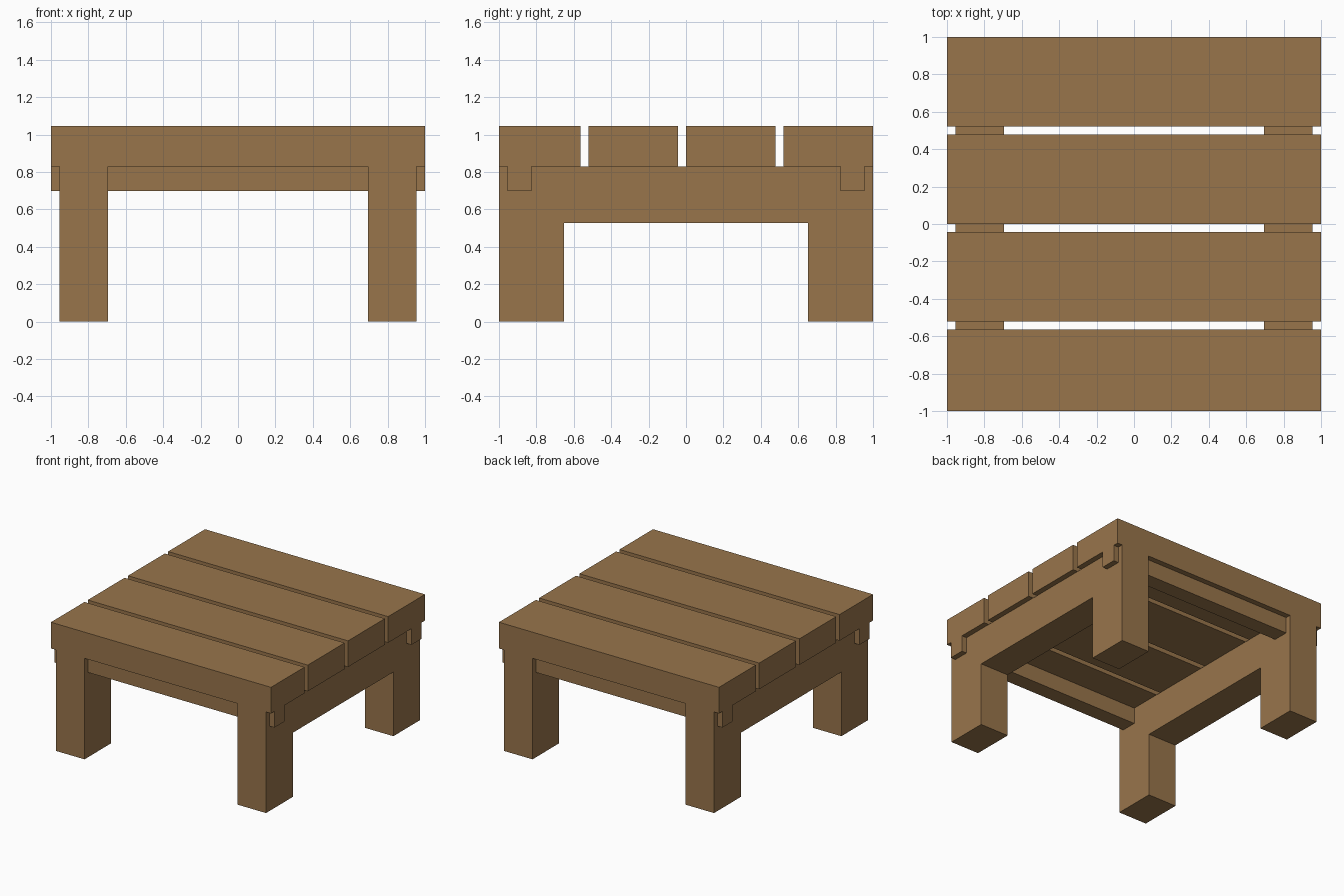
import bpy
import bmesh

cube = bpy.data.objects.get("Cube")
if cube:
    bpy.data.objects.remove(cube, do_unlink=True)

# Single warm wood colour
wood = bpy.data.materials.new("brown_wood")
wood.use_nodes = True
colour = (0.315, 0.178, 0.071, 1)
wood.diffuse_color = colour
wood.node_tree.nodes["Principled BSDF"].inputs["Base Color"].default_value = colour


def extrude_profile(name, points, axis, start, end):
    """Extrude a (horizontal, z) outline along the x or y axis."""
    bm = bmesh.new()
    verts = [bm.verts.new((start, h, z) if axis == "x" else (h, start, z))
             for h, z in points]
    face = bm.faces.new(verts)
    moved = bmesh.ops.extrude_face_region(bm, geom=[face])["geom"]
    depth = end - start
    bmesh.ops.translate(
        bm, verts=[g for g in moved if isinstance(g, bmesh.types.BMVert)],
        vec=(depth, 0, 0) if axis == "x" else (0, depth, 0))
    bmesh.ops.recalc_face_normals(bm, faces=bm.faces)
    mesh = bpy.data.meshes.new(name)
    bm.to_mesh(mesh)
    bm.free()
    mesh.materials.append(wood)
    obj = bpy.data.objects.new(name, mesh)
    bpy.context.collection.objects.link(obj)
    return obj


def rectangle(h0, h1, z0, z1):
    return [(h0, z0), (h1, z0), (h1, z1), (h0, z1)]


TOP, SEAT, RAIL, ARCH = 1.045, 0.83, 0.697, 0.527
INNER, OUTER = 0.695, 0.955

# Side frames: two legs joined by a beam, cut from one outline
leg = 0.653
outline = [(-1, 0), (-leg, 0), (-leg, ARCH), (leg, ARCH),
           (leg, 0), (1, 0), (1, SEAT), (-1, SEAT)]
extrude_profile("left_side_frame", outline, "x", INNER, OUTER)
extrude_profile("right_side_frame", outline, "x", -OUTER, -INNER)

# Cross rails let through the side frames
extrude_profile("front_rail", rectangle(-OUTER, -0.825, RAIL, SEAT), "x", -1, 1)
extrude_profile("back_rail", rectangle(0.825, OUTER, RAIL, SEAT), "x", -1, 1)

# Four top planks with narrow gaps
planks = [("front_plank", -1, -0.565), ("front_middle_plank", -0.522, -0.044),
          ("back_middle_plank", 0, 0.478), ("back_plank", 0.521, 1)]
for name, y0, y1 in planks:
    extrude_profile(name, rectangle(y0, y1, SEAT, TOP), "x", -1, 1)
